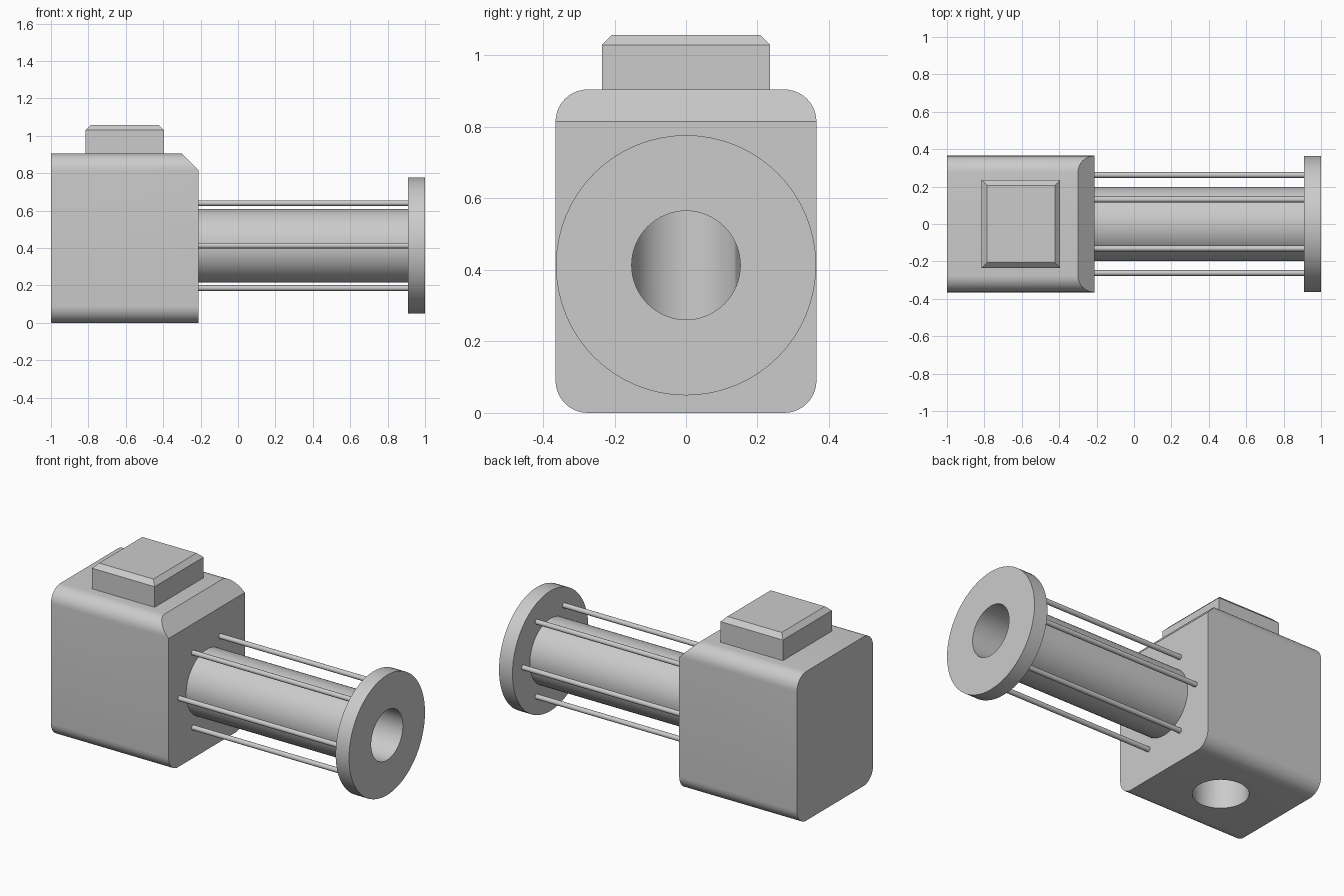
import bpy, bmesh
from math import cos, sin, pi, radians
from mathutils import Vector

if "Cube" in bpy.data.objects:
    bpy.data.objects.remove(bpy.data.objects["Cube"])

ZC = 0.413      # height of the pipe axis
BORE = 0.152    # bore radius
X0, X1 = -1.0, -0.21   # body ends
CX = (X0 + X1) / 2     # centre of the lower port


def finish(name, bm):
    bmesh.ops.recalc_face_normals(bm, faces=bm.faces)
    me = bpy.data.meshes.new(name)
    bm.to_mesh(me)
    bm.free()
    ob = bpy.data.objects.new(name, me)
    bpy.context.collection.objects.link(ob)
    return ob


def smooth(ob):
    bpy.ops.object.select_all(action='DESELECT')
    ob.select_set(True)
    bpy.context.view_layer.objects.active = ob
    bpy.ops.object.shade_smooth_by_angle(angle=radians(30))


def loft(name, rings, caps=True, loop=False):
    """Skin a list of equal-length closed rings."""
    bm = bmesh.new()
    vs = [[bm.verts.new(p) for p in r] for r in rings]
    n = len(vs[0])
    pairs = list(zip(vs, vs[1:])) + ([(vs[-1], vs[0])] if loop else [])
    for a, b in pairs:
        for i in range(n):
            j = (i + 1) % n
            bm.faces.new((a[i], a[j], b[j], b[i]))
    if caps and not loop:
        bm.faces.new(vs[0])
        bm.faces.new(vs[-1])
    return finish(name, bm)


def circle(x, r, y=0.0, z=ZC, n=64):
    return [(x, y + r * cos(2 * pi * i / n), z + r * sin(2 * pi * i / n)) for i in range(n)]


# body: rounded rectangle extruded along x, with a chamfered upper front edge
HW, TOP, R, STEPS = 0.365, 0.905, 0.09, 10
corners = [(HW - R, TOP - R), (R - HW, TOP - R), (R - HW, R), (HW - R, R)]
section = [(cy + R * cos(a), cz + R * sin(a))
           for k, (cy, cz) in enumerate(corners)
           for a in [(k + s / STEPS) * pi / 2 for s in range(STEPS + 1)]]
body = loft("body", [[(x, y, z) for y, z in section] for x in (X0, X1)])
bm = bmesh.new()
bm.from_mesh(body.data)
cut = bmesh.ops.bisect_plane(bm, geom=bm.verts[:] + bm.edges[:] + bm.faces[:],
                             plane_co=Vector((X1, 0, TOP - 0.09)),
                             plane_no=Vector((1, 0, 1)), clear_outer=True)
bmesh.ops.holes_fill(bm, edges=[e for e in cut["geom_cut"] if isinstance(e, bmesh.types.BMEdge)])
bmesh.ops.recalc_face_normals(bm, faces=bm.faces)
bm.to_mesh(body.data)
bm.free()

# elbow bore from the pipe to the port underneath
mouth = circle(X1 + 0.1, BORE)
cutter = loft("bore_cutter", [
    mouth,
    [(CX - (z - ZC), y, z) for _, y, z in mouth],
    [(CX - (z - ZC), y, -0.1) for _, y, z in mouth]])
cutter.hide_render = True
mod = body.modifiers.new("bore", 'BOOLEAN')
mod.operation, mod.solver, mod.object = 'DIFFERENCE', 'EXACT', cutter
bpy.context.view_layer.objects.active = body
bpy.ops.object.modifier_apply(modifier=mod.name)
bpy.data.objects.remove(cutter)
smooth(body)

# top cap with a bevelled upper rim
def rect(z, inset):
    x, y = 0.21 - inset, 0.235 - inset
    return [(CX + sx * x, sy * y, z) for sx, sy in ((-1, -1), (1, -1), (1, 1), (-1, 1))]

loft("top_cap", [rect(TOP, 0), rect(1.03, 0), rect(1.058, 0.028)])

# hollow pipe with end flange
profile = [(X1, BORE), (X1, 0.197), (0.91, 0.197), (0.91, 0.364), (1.0, 0.364), (1.0, BORE)]
smooth(loft("flanged_pipe", [circle(x, r) for x, r in profile], loop=True))

# six tie rods around the pipe
for i in range(6):
    a = i * pi / 3
    smooth(loft(f"tie_rod_{i + 1}",
                [circle(x, 0.015, 0.262 * cos(a), ZC + 0.262 * sin(a), 20) for x in (X1, 0.91)]))
